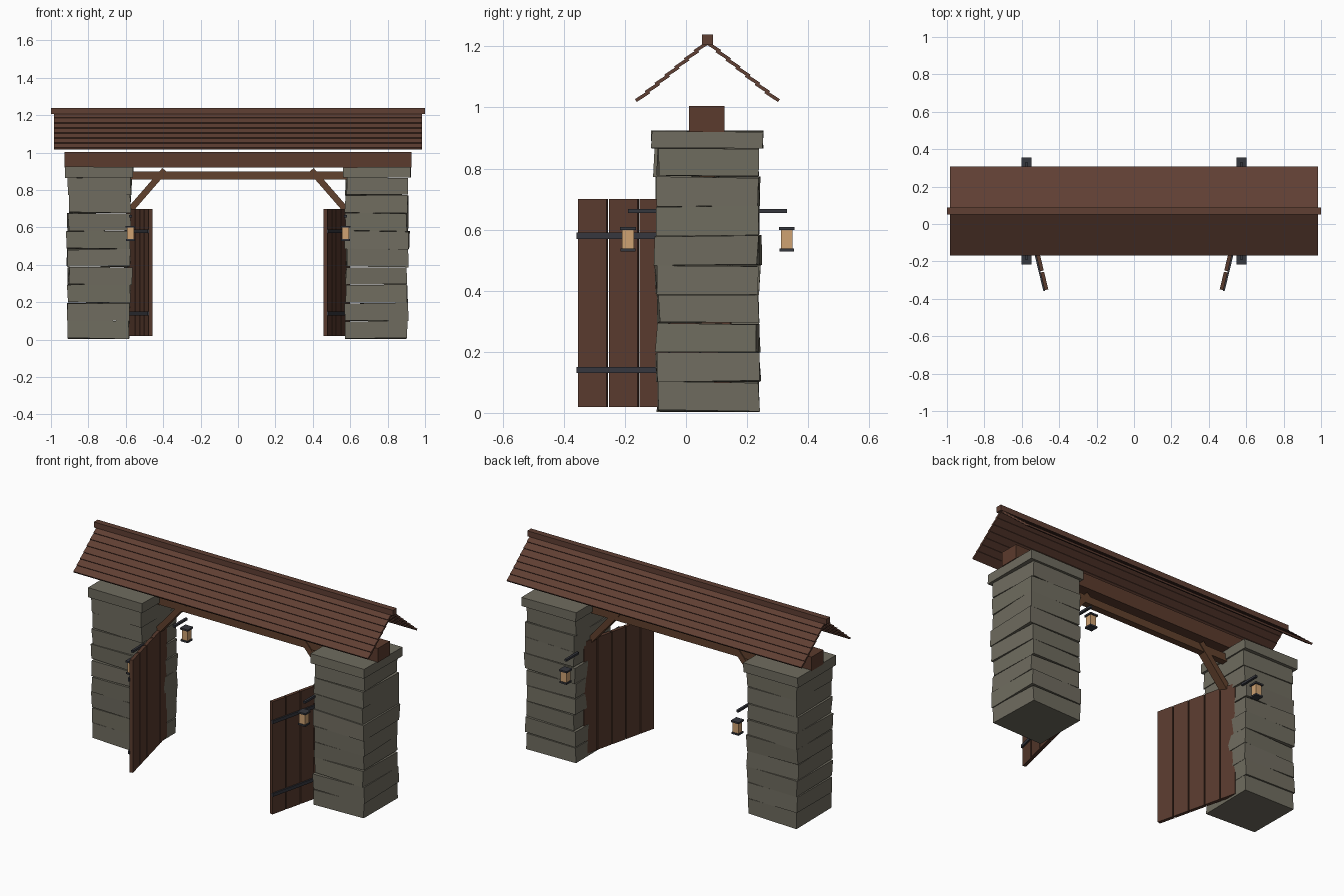
import bpy, bmesh, math, random
from mathutils import Matrix, Vector

random.seed(7)
if "Cube" in bpy.data.objects:
    bpy.data.objects.remove(bpy.data.objects["Cube"])


def material(name, rgb):
    m = bpy.data.materials.new(name)
    m.use_nodes = True
    m.diffuse_color = (*rgb, 1)
    m.node_tree.nodes["Principled BSDF"].inputs["Base Color"].default_value = (*rgb, 1)
    return m


STONE = material("grey stone", (0.16, 0.15, 0.115))
ROOF = material("roof wood", (0.115, 0.05, 0.033))
BEAM = material("beam wood", (0.105, 0.043, 0.026))
TRIM = material("brace wood", (0.12, 0.053, 0.026))
DOOR = material("door wood", (0.098, 0.043, 0.027))
IRON = material("dark iron", (0.036, 0.038, 0.048))
GLOW = material("lantern glow", (0.62, 0.36, 0.17))

MID = 0.07  # depth of the gate's centre line


def box(name, loc, size, mat, rot=None, jitter=0):
    """Box with optional rotation matrix and random corner wobble."""
    bm = bmesh.new()
    place = Matrix.Translation(loc) @ (rot or Matrix()) @ Matrix.Diagonal((*size, 1))
    bmesh.ops.create_cube(bm, size=1, matrix=place)
    for v in bm.verts:
        v.co += Vector([random.uniform(-jitter, jitter) for _ in range(3)])
    mesh = bpy.data.meshes.new(name)
    bm.to_mesh(mesh)
    bm.free()
    mesh.materials.append(mat)
    ob = bpy.data.objects.new(name, mesh)
    bpy.context.collection.objects.link(ob)
    return ob


def turn(angle, axis):
    return Matrix.Rotation(angle, 4, axis)


def pillar(side, label):
    # Nine uneven stone courses and a flat cap
    courses, step = 9, 0.096
    for i in range(courses):
        w = 0.332 + random.uniform(-0.006, 0.008)
        shift = random.uniform(-0.004, 0.004)
        box(f"{label}_stone_{i + 1}",
            (side * 0.742 + shift, MID - shift, 0.005 + (i + 0.5) * step),
            (w, w, step - 0.003), STONE, turn(random.uniform(-0.025, 0.025), 'Z'),
            0.004)
    box(f"{label}_pillar_cap", (side * 0.742, MID, 0.894), (0.363, 0.363, 0.056),
        STONE, jitter=0.003)


def door(side, label):
    # Five planks swung open, with two iron straps on the pillar side
    free_end = Vector((side * 0.467, -0.355, 0))
    along = Vector((side * 0.235, 0.972, 0)).normalized()
    rot = turn(math.atan2(along.y, along.x), 'Z')
    outward = Vector((along.y * side, -along.x * side, 0))
    pitch, count = 0.104, 5
    for i in range(count):
        p = free_end + along * pitch * (i + 0.5)
        box(f"{label}_door_plank_{i + 1}", (p.x, p.y, 0.36), (pitch - 0.007, 0.02, 0.68),
            DOOR, rot)
    length = pitch * count
    for z, where in ((0.14, "lower"), (0.58, "upper")):
        p = free_end + along * length / 2 + outward * 0.013
        box(f"{label}_{where}_strap", (p.x, p.y, z), (length, 0.01, 0.02), IRON, rot)


def lantern(side, facing, label):
    # Wall arm with a caged light below its tip
    x, y = side * 0.575, MID + facing * 0.26
    box(f"{label}_arm", (x, MID + facing * 0.2, 0.661), (0.014, 0.12, 0.013), IRON)
    box(f"{label}_top", (x, y, 0.604), (0.052, 0.052, 0.01), IRON)
    box(f"{label}_light", (x, y, 0.569), (0.038, 0.038, 0.062), GLOW)
    box(f"{label}_base", (x, y, 0.533), (0.048, 0.048, 0.01), IRON)


for side, label in ((1, "left"), (-1, "right")):
    pillar(side, label)
    door(side, label)
    lantern(side, -1, f"{label}_front_lantern")
    lantern(side, 1, f"{label}_back_lantern")
    # Diagonal brace from pillar to crossbeam
    box(f"{label}_brace", (side * 0.487, MID, 0.797), (0.29, 0.05, 0.034), TRIM,
        turn(side * math.radians(49), 'Y'))

# Main beam across the pillars and thinner crossbeam below
box("main_beam", (0, MID - 0.002, 0.962), (1.855, 0.115, 0.085), BEAM)
box("crossbeam", (0, MID, 0.878), (1.16, 0.04, 0.045), TRIM)

# Roof of overlapping boards on two slopes, with a ridge beam
ROWS = 7
eave, top = Vector((0.212, 1.037)), Vector((0.02, 1.198))
for facing, label in ((-1, "front"), (1, "back")):
    for i in range(ROWS):
        p = eave.lerp(top, i / (ROWS - 1))
        box(f"{label}_roof_board_{i + 1}", (0, MID + facing * p.x, p.y),
            (1.97, 0.053, 0.011), ROOF, turn(-facing * math.radians(33), 'X'))
box("ridge_beam", (0, MID, 1.222), (2.0, 0.036, 0.033), ROOF)
